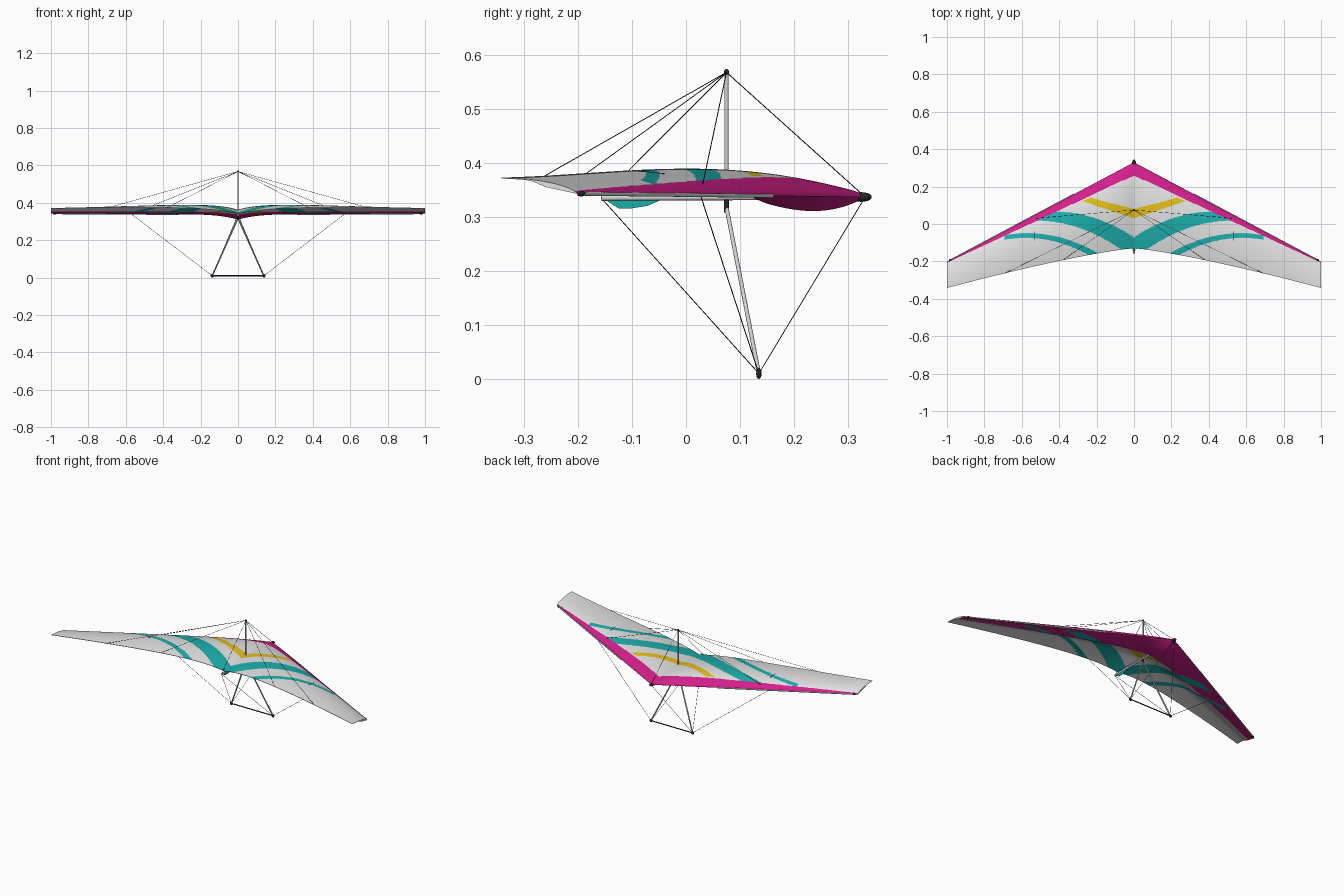
import bpy, bmesh, math
from mathutils import Vector, Matrix

if "Cube" in bpy.data.objects:
    bpy.data.objects.remove(bpy.data.objects["Cube"])


def mat(name, r, g, b):
    m = bpy.data.materials.new(name)
    m.diffuse_color = (r, g, b, 1)
    m.use_nodes = True
    m.node_tree.nodes["Principled BSDF"].inputs["Base Color"].default_value = m.diffuse_color
    return m


WHITE = mat("sail white", .76, .76, .76)
MAGENTA = mat("magenta", .66, .014, .26)
TEAL = mat("teal", .012, .42, .41)
YELLOW = mat("yellow", .76, .52, .012)
GREY = mat("tube grey", .64, .64, .64)
BLACK = mat("fitting black", .02, .02, .02)


def finish(name, bm, mats):
    bmesh.ops.recalc_face_normals(bm, faces=bm.faces)
    me = bpy.data.meshes.new(name)
    bm.to_mesh(me)
    bm.free()
    for m in mats:
        me.materials.append(m)
    ob = bpy.data.objects.new(name, me)
    bpy.context.collection.objects.link(ob)
    bpy.ops.object.select_all(action='DESELECT')
    ob.select_set(True)
    bpy.context.view_layer.objects.active = ob
    bpy.ops.object.shade_smooth_by_angle(angle=math.radians(40))
    return ob


def tube(name, a, b, r, m, sides=12, flat=1):
    # flat < 1 squeezes the section in x, for streamlined struts
    a, b = Vector(a), Vector(b)
    d = b - a
    bm = bmesh.new()
    bmesh.ops.create_cone(bm, cap_ends=True, segments=sides, radius1=r, radius2=r, depth=d.length,
                          matrix=Matrix.Translation((a + b) / 2) @ d.to_track_quat('Z', 'Y').to_matrix().to_4x4()
                          @ Matrix.Diagonal((flat, 1, 1, 1)))
    return finish(name, bm, [m])


def knob(name, c, size, m=BLACK):
    bm = bmesh.new()
    bmesh.ops.create_uvsphere(bm, u_segments=16, v_segments=10, radius=1,
                              matrix=Matrix.Translation(c) @ Matrix.Diagonal((*size, 1)))
    return finish(name, bm, [m])


# Sail shape: u = distance along half span, s = fraction of chord from the leading edge
def lead(u):
    return Vector((u, .33 - .532 * u, .337 + .006 * u))


def trail(u):
    return Vector((u, -.13 - .212 * u ** 1.25, .378 - .036 * math.exp(-u / .15) - .005 * u * u))


def sail_point(u, s, under):
    p = lead(u).lerp(trail(u), s)
    camber = .049 - .039 * u - .024 * math.exp(-u / .1)
    top = p.z + camber * s ** .55 * (1 - s) / .366
    if not under:
        p.z = top
        return p
    bulge = .027 * math.exp(-u / .12) * math.sin(math.pi * (s / .5) ** .8) if s < .5 else 0
    t = min(max((s - .38) / .3, 0), 1)
    t = t * t * (3 - 2 * t)
    p.z = (p.z - bulge) * (1 - t) + (top - .002) * t
    return p


# Stripe colours by position on the sail
def sail_colour(u, y, under):
    s = (lead(u).y - y) / (lead(u).y - trail(u).y)
    if y > .26 - .467 * u:
        return 1
    if u < .55 and -.185 + .78 * u - .75 * u * u < y < -.07 + .65 * u - .78 * u * u:
        return 2
    if u < .69 and -.074 - .8 * (u - .58) ** 2 < y < -.049 - .75 * (u - .57) ** 2:
        return 2
    if under and s < .45 - .1 * u:
        return 1
    if .03 + .33 * u < y < min(.08 + .26 * u, .25 - .46 * u):
        return 3
    return 0


# Sail, as a row of closed sections from tip to tip
N, K = 230, 100
bm = bmesh.new()
rings = []
for j in range(-N, N + 1):
    u = abs(j) / N
    pts = [sail_point(u, (k / K) ** 1.3, False) for k in range(K, -1, -1)]
    pts += [sail_point(u, (k / K) ** 1.3, True) for k in range(1, K + 1)]
    rings.append([bm.verts.new((p.x if j >= 0 else -p.x, p.y, p.z)) for p in pts])
M = len(rings[0])
for a, b in zip(rings, rings[1:]):
    for i in range(M):
        n = (i + 1) % M
        f = bm.faces.new((a[i], a[n], b[n], b[i]))
        c = f.calc_center_median()
        f.material_index = sail_colour(abs(c.x), c.y, i >= K)
bm.faces.new(rings[0])
bm.faces.new(rings[-1])
finish("sail", bm, [WHITE, MAGENTA, TEAL, YELLOW])

# Keel pocket hanging under the rear of the keel
bm = bmesh.new()
edge = [(-.05, .345), (-.05, .330), (-.07, .321), (-.10, .316), (-.125, .316), (-.15, .332), (-.13, .342)]
sides = [[bm.verts.new((x, y, z)) for y, z in edge] for x in (-.002, .002)]
for loop in sides:
    bm.faces.new(loop)
for i in range(len(edge)):
    n = (i + 1) % len(edge)
    bm.faces.new((sides[0][i], sides[0][n], sides[1][n], sides[1][i]))
finish("keel_pocket", bm, [TEAL])

# Keel, king post and their fittings
NOSE, TAIL, TOP = (0, .332, .337), (0, -.157, .335), (0, .075, .568)
tube("keel", TAIL, (0, .33, .337), .005, GREY)
tube("king_post", (0, .075, .325), TOP, .004, GREY)
knob("king_post_cap", TOP, (.005, .005, .006))
knob("nose_cap", (0, .325, .337), (.011, .019, .009))
tube("control_frame_bracket", (0, .075, .308), (0, .075, .332), .005, BLACK)
tube("base_bar", (-.138, .135, .010), (.138, .135, .010), .003, BLACK)

# Wires on the centre line
R = .0009
tube("upper_nose_wire", TOP, NOSE, R, BLACK, 6)
tube("upper_tail_wire", TOP, TAIL, R, BLACK, 6)

# Parts on both sides
for side, x in (("left", -1), ("right", 1)):
    corner = (x * .138, .135, .010)

    def wing(u, s):
        p = sail_point(u, s, False)
        return (x * p.x, p.y, p.z)

    a, b = lead(.32), lead(.985)
    tube(side + "_leading_edge_tube", (x * a.x, a.y, a.z), (x * b.x, b.y, b.z), .0035, GREY)
    knob(side + "_tip_cap", (x * .98, -.194, .343), (.010, .008, .005))
    tube(side + "_upright", (0, .075, .318), corner, .0038, GREY)
    knob(side + "_base_corner", corner, (.009, .005, .010))
    tube(side + "_batten_seam", wing(.53, .32), wing(.53, .50), .0015, BLACK, 6)
    tube(side + "_lower_nose_wire", corner, NOSE, R, BLACK, 6)
    tube(side + "_lower_tail_wire", corner, TAIL, R, BLACK, 6)
    tube(side + "_lower_wing_wire", corner, wing(.57, 0), R, BLACK, 6)
    tube(side + "_upper_wing_wire", TOP, wing(.57, 0), R, BLACK, 6)
    tube(side + "_inner_trailing_wire", TOP, wing(.38, 1), R, BLACK, 6)
    tube(side + "_outer_trailing_wire", TOP, wing(.69, 1), R, BLACK, 6)
